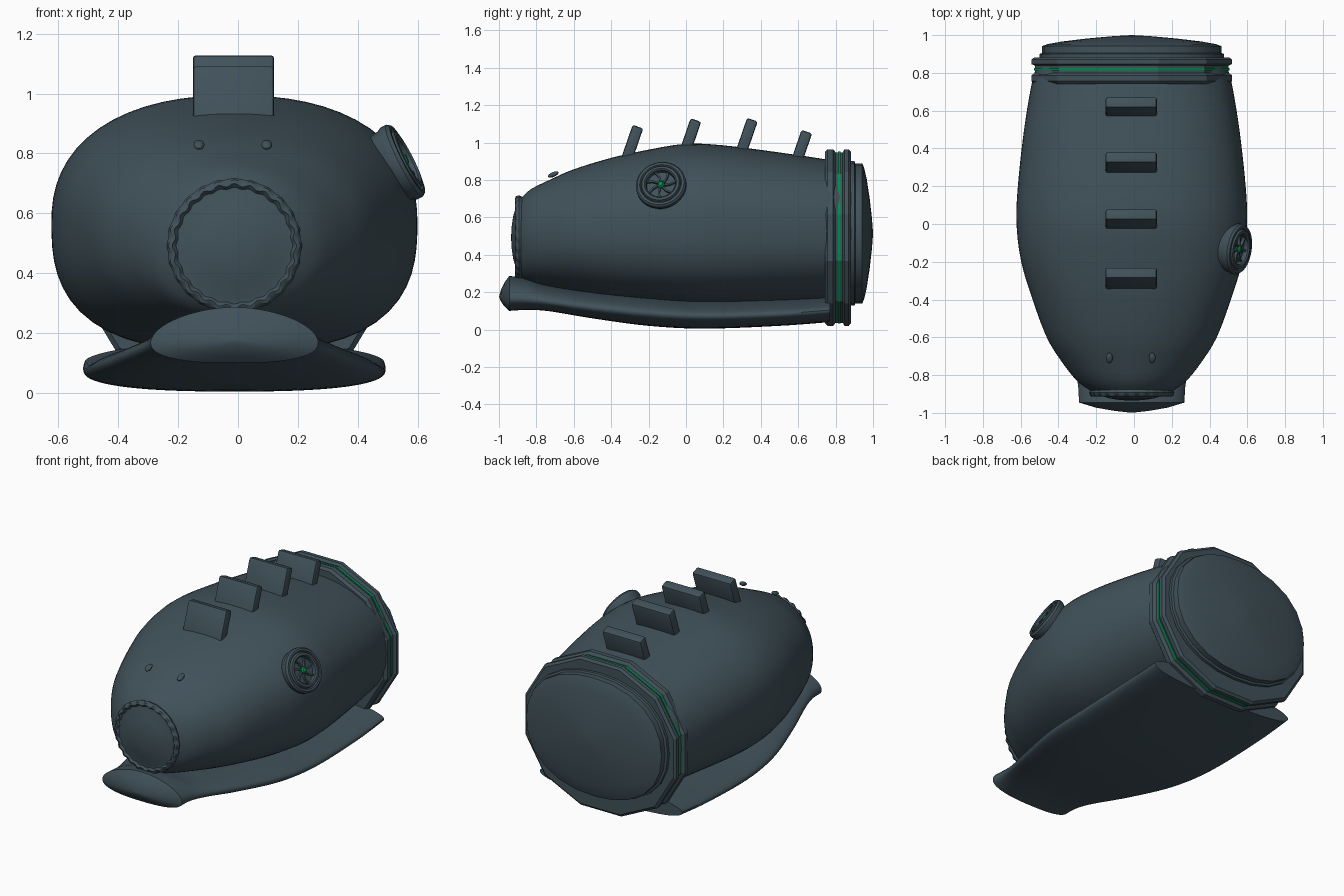
import bpy, bmesh, math
from mathutils import Vector, Matrix

if "Cube" in bpy.data.objects:
    bpy.data.objects.remove(bpy.data.objects["Cube"])

CX = -0.012  # hull centre line (the side porthole shifts the bounds)


def material(name, rgb):
    m = bpy.data.materials.new(name)
    m.diffuse_color = (*rgb, 1)
    m.use_nodes = True
    m.node_tree.nodes["Principled BSDF"].inputs["Base Color"].default_value = m.diffuse_color
    return m


SLATE = material("dark slate", (0.052, 0.083, 0.102))
GREEN = material("signal green", (0.0, 0.26, 0.07))


def finish(name, bm, mat, angle=35):
    bmesh.ops.recalc_face_normals(bm, faces=bm.faces)
    me = bpy.data.meshes.new(name)
    bm.to_mesh(me)
    bm.free()
    me.materials.append(mat)
    for p in me.polygons:
        p.use_smooth = angle > 0
    if angle > 0:
        me.set_sharp_from_angle(angle=math.radians(angle))
    ob = bpy.data.objects.new(name, me)
    bpy.context.collection.objects.link(ob)
    return ob


def loft(name, rings, mat, angle=35):
    """Skin a list of closed rings and cap both ends."""
    bm = bmesh.new()
    vs = [[bm.verts.new(p) for p in r] for r in rings]
    n = len(vs[0])
    for a, b in zip(vs, vs[1:]):
        for i in range(n):
            j = (i + 1) % n
            bm.faces.new((a[i], a[j], b[j], b[i]))
    bm.faces.new(vs[0])
    bm.faces.new(vs[-1])
    return finish(name, bm, mat, angle)


def section(y, hw, zt, zm, zb, nt=2.0, nb=2.0, seg=64, shift=0.0):
    """Superelliptic cross-section with separate upper and lower halves."""
    pts = []
    for i in range(seg):
        a = 2 * math.pi * (i + shift) / seg
        c, s = math.cos(a), math.sin(a)
        n, h = (nt, zt - zm) if s >= 0 else (nb, zm - zb)
        k = (abs(c) ** n + abs(s) ** n) ** (-1 / n)
        pts.append((CX + hw * c * k, y, zm + h * s * k))
    return pts


def smooth_table(rows, steps=5):
    """Catmull-Rom interpolation through rows of numbers."""
    out = []
    for i in range(len(rows) - 1):
        p0, p1, p2 = rows[max(i - 1, 0)], rows[i], rows[i + 1]
        p3 = rows[min(i + 2, len(rows) - 1)]
        for k in range(steps):
            t = k / steps
            out.append([0.5 * (2 * b + (c - a) * t + (2 * a - 5 * b + 4 * c - d) * t * t
                               + (3 * b - a - 3 * c + d) * t ** 3)
                        for a, b, c, d in zip(p0, p1, p2, p3)])
    out.append(list(rows[-1]))
    return out


# Main hull: y, half width, top, middle, bottom, upper and lower squareness
hull = [(-0.885, 0.215, 0.70, 0.49, 0.28, 2.0, 2.0),
        (-0.83, 0.29, 0.75, 0.495, 0.25, 2.0, 2.1),
        (-0.73, 0.37, 0.80, 0.51, 0.23, 2.1, 2.2),
        (-0.60, 0.45, 0.857, 0.53, 0.205, 2.15, 2.3),
        (-0.40, 0.525, 0.918, 0.55, 0.175, 2.25, 2.5),
        (-0.20, 0.585, 0.962, 0.565, 0.153, 2.3, 2.6),
        (0.00, 0.61, 0.993, 0.57, 0.14, 2.3, 2.7),
        (0.20, 0.603, 0.985, 0.57, 0.14, 2.3, 2.7),
        (0.50, 0.57, 0.947, 0.55, 0.148, 2.3, 2.5),
        (0.75, 0.528, 0.91, 0.53, 0.16, 2.3, 2.4),
        (0.87, 0.49, 0.89, 0.52, 0.17, 2.3, 2.3)]
loft("hull", [section(*r) for r in smooth_table(hull)], SLATE, 40)

# Nose hatch: domed disc with a scalloped rim
rings = []
for r, y, wave in [(0.21, -0.86, 0), (0.224, -0.893, .3), (0.215, -0.910, 1), (0.203, -0.914, 1),
                   (0.192, -0.902, 0.6), (0.175, -0.904, 0), (0.12, -0.923, 0),
                   (0.06, -0.932, 0), (0.005, -0.935, 0)]:
    ring = []
    for i in range(144):
        a = 2 * math.pi * i / 144
        q = r * (1 + 0.025 * wave * math.cos(24 * a))
        ring.append((CX + q * math.cos(a), y, 0.492 + q * math.sin(a)))
    rings.append(ring)
loft("nose_hatch", rings, SLATE, 40)

# Keel: flat lens that widens and drops towards the back
keel = [(-0.945, 0.28, 0.287, 0.17, 0.10),
        (-0.85, 0.285, 0.272, 0.165, 0.105),
        (-0.73, 0.315, 0.235, 0.15, 0.098),
        (-0.50, 0.39, 0.205, 0.12, 0.06),
        (-0.20, 0.47, 0.18, 0.09, 0.02),
        (0.10, 0.50, 0.16, 0.075, 0.005),
        (0.50, 0.505, 0.165, 0.085, 0.02),
        (0.77, 0.50, 0.175, 0.105, 0.04)]
front = [(-0.999, 0.006, 0.178, 0.175, 0.172), (-0.988, 0.10, 0.217, 0.173, 0.148),
         (-0.972, 0.19, 0.25, 0.172, 0.125)]
loft("keel", [section(*r, 1.8, 2.5) for r in front + smooth_table(keel)], SLATE, 35)


# Rear collar: faceted double ridge with a green groove
def collar_ring(y, s):
    k = 1.025 * s
    return section(y, 0.533 * k, 0.492 + 0.473 * k, 0.492, 0.492 - 0.473 * k, 2.15, 2.15, 12, 0.5)


collar = [(0.742, 0.9), (0.742, 0.97), (0.757, 1), (0.787, 1), (0.80, 0.965),
          (0.838, 0.965), (0.847, 1), (0.870, 1), (0.882, 0.97), (0.882, 0.85)]
loft("rear_collar", [collar_ring(*p) for p in collar], SLATE, 0)
loft("collar_stripe", [collar_ring(0.813, 0.95), collar_ring(0.813, 0.973),
                       collar_ring(0.826, 0.973), collar_ring(0.826, 0.95)], GREEN, 0)

# Rear cap: short drum with a shallow dome
cap = [(0.86, 1.03), (0.90, 1.03), (0.905, 1.0), (0.942, 1.0), (0.952, 0.94),
       (0.966, 0.78), (0.982, 0.5), (0.994, 0.22), (1.0, 0.01)]
loft("rear_cap", [section(y, 0.475 * s, 0.514 + 0.375 * s, 0.514, 0.514 - 0.375 * s,
                          2.2, 2.2, 24) for y, s in cap], SLATE, 40)


def block(name, size, matrix, bevel, mat=SLATE):
    bm = bmesh.new()
    bmesh.ops.create_cube(bm, size=1, matrix=Matrix.Diagonal((*size, 1)))
    if bevel:
        bmesh.ops.bevel(bm, geom=bm.edges[:], offset=bevel, segments=2,
                        profile=0.5, affect='EDGES')
    bm.transform(matrix)
    return finish(name, bm, mat, 35)


# Four back-leaning fins along the spine
lean = math.radians(-19)
up = Vector((0, -math.sin(lean), math.cos(lean)))
for i, (y, z) in enumerate([(-0.257, 1.085), (0.053, 1.12), (0.355, 1.122), (0.646, 1.058)]):
    c = Vector((CX - 0.003, y, z)) - up * 0.12
    block(f"spine_fin_{i + 1}", (0.272, 0.06, 0.24),
          Matrix.Translation(c) @ Matrix.Rotation(lean, 4, 'X'), 0.012)

# Two small studs above the nose
for side, x in (("left", -0.13), ("right", 0.096)):
    bm = bmesh.new()
    bmesh.ops.create_uvsphere(bm, u_segments=16, v_segments=10, radius=1,
                              matrix=Matrix.Translation((x, -0.71, 0.829))
                              @ Matrix.Rotation(0.4, 4, 'X')
                              @ Matrix.Diagonal((0.018, 0.03, 0.013, 1)))
    finish(f"nose_stud_{side}", bm, SLATE)

# Side porthole: ringed frame, swept blades and a green hub
normal = Vector((0.88, -0.14, 0.45)).normalized()
PORT = Matrix.Translation((0.548, -0.133, 0.772)) @ normal.to_track_quat('Z', 'Y').to_matrix().to_4x4()


def lathe(name, profile, mat, seg=40):
    rings = [[PORT @ Vector((r * math.cos(2 * math.pi * i / seg),
                             r * math.sin(2 * math.pi * i / seg), h))
              for i in range(seg)] for r, h in profile]
    return loft(name, rings, mat, 35)


lathe("porthole_frame", [(0.12, -0.07), (0.128, -0.025), (0.135, -0.012), (0.135, 0.008),
                         (0.126, 0.02), (0.113, 0.02), (0.107, 0.011), (0.101, 0.025),
                         (0.087, 0.027), (0.08, 0.02), (0.078, -0.004), (0.003, -0.004)], SLATE)
for i in range(7):
    spin = Matrix.Rotation(2 * math.pi * i / 7, 4, 'Z')
    for tag, r, off, turn in (("inner", 0.03, 0.0, 0.15), ("outer", 0.062, 0.010, 0.5)):
        block(f"porthole_blade_{tag}_{i + 1}", (0.038, 0.009, 0.016),
              PORT @ spin @ Matrix.Translation((r, off, 0.003)) @ Matrix.Rotation(turn, 4, 'Z'), 0)
lathe("porthole_hub", [(0.019, -0.003), (0.019, 0.012), (0.012, 0.02), (0.002, 0.022)], GREEN, 16)
